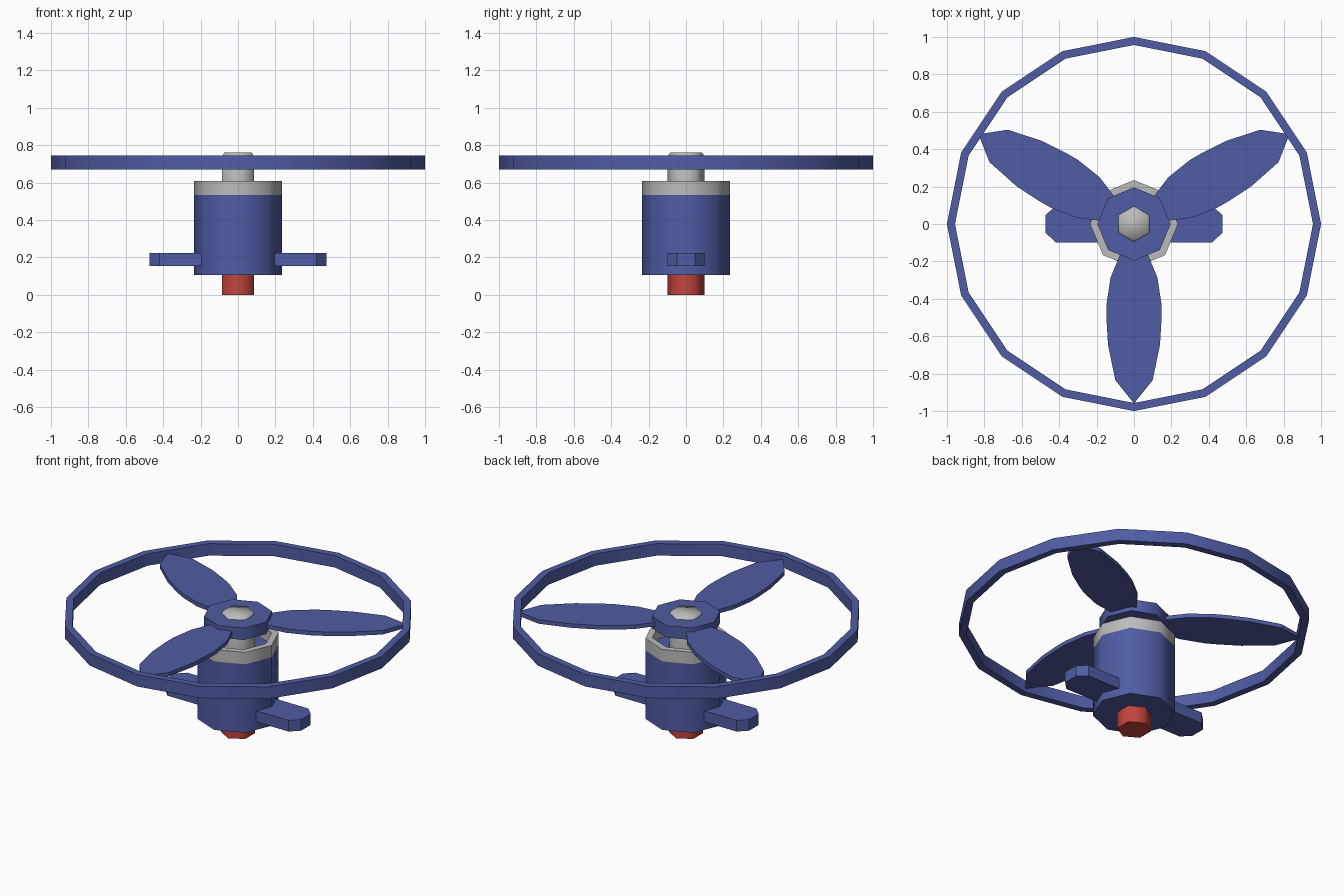
import bpy, bmesh, math
from mathutils import Matrix

if "Cube" in bpy.data.objects:
    bpy.data.objects.remove(bpy.data.objects["Cube"])


def material(name, color):
    m = bpy.data.materials.new(name)
    m.diffuse_color = (*color, 1)
    m.use_nodes = True
    m.node_tree.nodes["Principled BSDF"].inputs["Base Color"].default_value = m.diffuse_color
    return m


BLUE = material("blue", (0.08, 0.107, 0.37))
GREY = material("grey", (0.5, 0.5, 0.5))
RED = material("red", (0.54, 0.058, 0.047))


def finish(name, bm, mats, smooth=None):
    bmesh.ops.recalc_face_normals(bm, faces=bm.faces)
    mesh = bpy.data.meshes.new(name)
    bm.to_mesh(mesh)
    bm.free()
    for m in mats:
        mesh.materials.append(m)
    ob = bpy.data.objects.new(name, mesh)
    bpy.context.collection.objects.link(ob)
    if smooth:
        bpy.ops.object.select_all(action='DESELECT')
        ob.select_set(True)
        bpy.context.view_layer.objects.active = ob
        bpy.ops.object.shade_smooth_by_angle(angle=math.radians(smooth))
    return ob


def lathe(name, profile, sides, mats, start=0, closed=False, smooth=70, rule=None):
    """Revolve (radius, z) points about z; open profiles get end caps."""
    bm = bmesh.new()
    rings = []
    for r, z in profile:
        angles = [start + math.tau * i / sides for i in range(sides)]
        rings.append([bm.verts.new((r * math.cos(a), r * math.sin(a), z)) for a in angles])
    pairs = list(zip(rings, rings[1:]))
    if closed:
        pairs.append((rings[-1], rings[0]))
    else:
        bm.faces.new(rings[0])
        bm.faces.new(rings[-1])
    for a, b in pairs:
        for i in range(sides):
            j = (i + 1) % sides
            bm.faces.new((a[i], a[j], b[j], b[i]))
    if rule:
        for f in bm.faces:
            f.material_index = rule(f.calc_center_median())
    return finish(name, bm, mats, smooth)


def plate(name, outline, z0, z1, angle):
    """Extrude a flat outline upward and turn it about z."""
    bm = bmesh.new()
    face = bm.faces.new([bm.verts.new((x, y, z0)) for x, y in outline])
    top = bmesh.ops.extrude_face_region(bm, geom=[face])["geom"]
    verts = [v for v in top if isinstance(v, bmesh.types.BMVert)]
    bmesh.ops.translate(bm, verts=verts, vec=(0, 0, z1 - z0))
    bm.transform(Matrix.Rotation(angle, 4, 'Z'))
    return finish(name, bm, [BLUE])


def mirrored(half):
    return half + [(x, -y) for x, y in reversed(half) if y > 0]


# Motor housing with a grey rim around a recessed top
lathe("motor_housing",
      [(0.235, 0.105), (0.235, 0.535), (0.235, 0.61), (0.195, 0.61), (0.195, 0.535)],
      8, [BLUE, GREY], rule=lambda c: int(c.z > 0.54))

# Red stub below, grey shaft above
lathe("bottom_stub", [(0.098, 0), (0.098, 0.11)], 6, [RED], start=math.pi / 2)
lathe("shaft", [(0.098, 0.53), (0.098, 0.74), (0.086, 0.76)], 6, [GREY], start=math.pi / 2)

# Rotor hub and outer guard ring
lathe("rotor_hub", [(0.196, 0.67), (0.196, 0.745)], 8, [BLUE])
lathe("guard_ring", [(1, 0.67), (1, 0.745), (0.957, 0.745), (0.957, 0.67)],
      16, [BLUE], closed=True, smooth=35)

# Three propeller blades
blade = mirrored([(0.13, 0.05), (0.165, 0.075), (0.285, 0.125), (0.43, 0.147), (0.51, 0.147),
                  (0.645, 0.139), (0.835, 0.1), (0.96, 0)])
for i, deg in enumerate((30, 150, 270)):
    plate(f"blade_{i + 1}", blade, 0.695, 0.72, math.radians(deg))

# Two side tabs on the housing
tab = mirrored([(0.15, 0.098), (0.42, 0.098), (0.472, 0.047)])
for name, angle in (("tab_right", 0), ("tab_left", math.pi)):
    plate(name, tab, 0.155, 0.225, angle)
